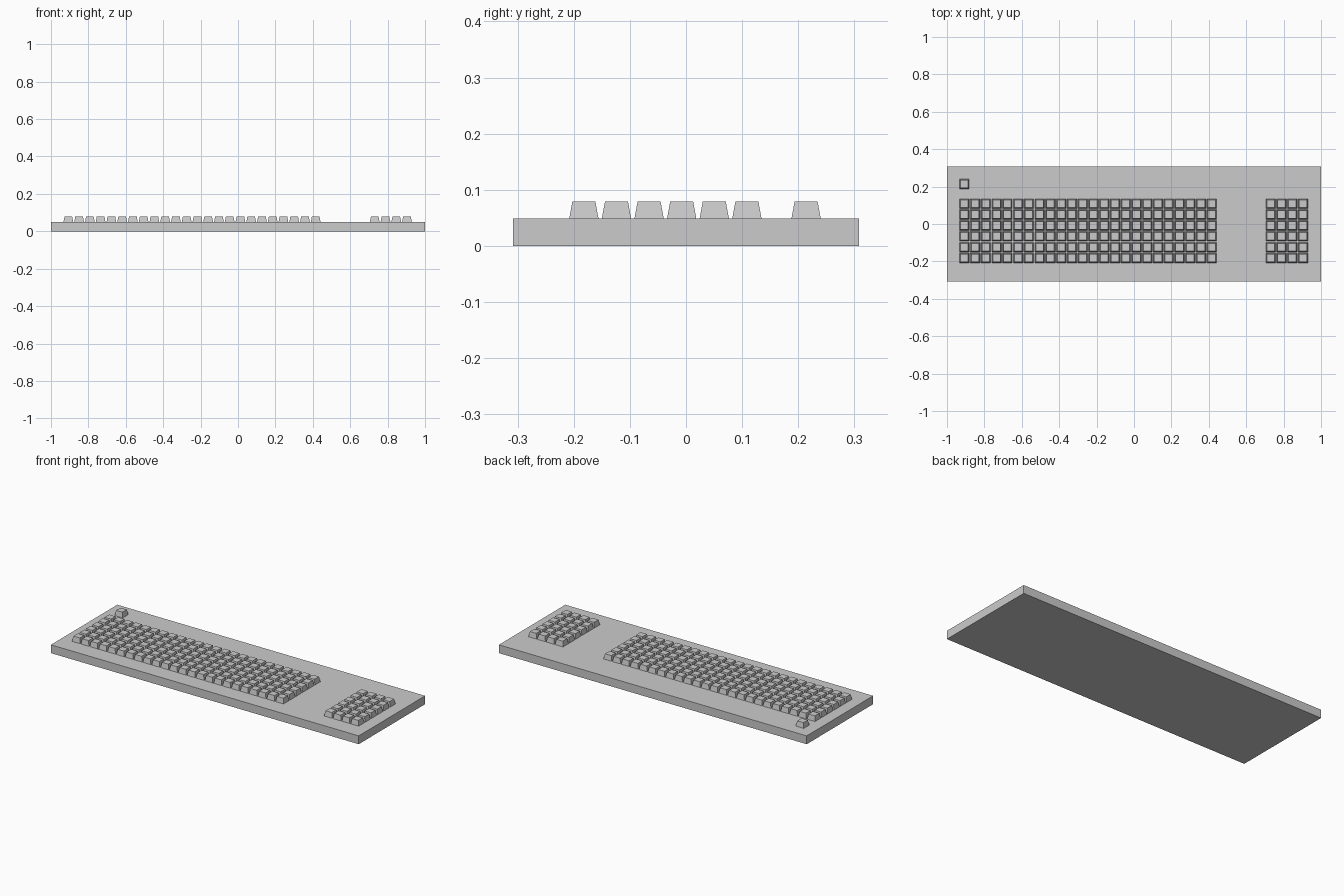
import bpy, bmesh
from mathutils import Matrix

if "Cube" in bpy.data.objects:
    bpy.data.objects.remove(bpy.data.objects["Cube"])

BODY_Z = 0.049          # height of the case
TOP_Z = 0.079           # height of the key tops
PITCH_X, PITCH_Y = 0.0575, 0.0581
KEY_BASE, KEY_TOP = 0.052, 0.041


def finish(name, bm):
    mesh = bpy.data.meshes.new(name)
    bm.to_mesh(mesh)
    bm.free()
    obj = bpy.data.objects.new(name, mesh)
    bpy.context.collection.objects.link(obj)
    return obj


def add_key(bm, x, y):
    """Tapered keycap standing on the case."""
    height = TOP_Z - BODY_Z
    verts = bmesh.ops.create_cube(bm, size=1)["verts"]
    for v in verts:
        w = KEY_TOP if v.co.z > 0 else KEY_BASE
        v.co = (x + v.co.x * w, y + v.co.y * w, BODY_Z + (v.co.z + 0.5) * height)


def key_block(name, x0, y0, cols, rows):
    bm = bmesh.new()
    for c in range(cols):
        for r in range(rows):
            add_key(bm, x0 + c * PITCH_X, y0 + r * PITCH_Y)
    return finish(name, bm)


# Flat rectangular case
bm = bmesh.new()
bmesh.ops.create_cube(bm, size=1, matrix=Matrix.Translation((0, 0, BODY_Z / 2))
                      @ Matrix.Diagonal((2.0, 0.616, BODY_Z, 1)))
finish("keyboard_case", bm)

# Main keys, number pad and the lone corner key
key_block("main_keys", -0.907, -0.182, 24, 6)
key_block("number_pad_keys", 0.731, -0.182, 4, 6)
key_block("corner_key", -0.907, 0.214, 1, 1)
